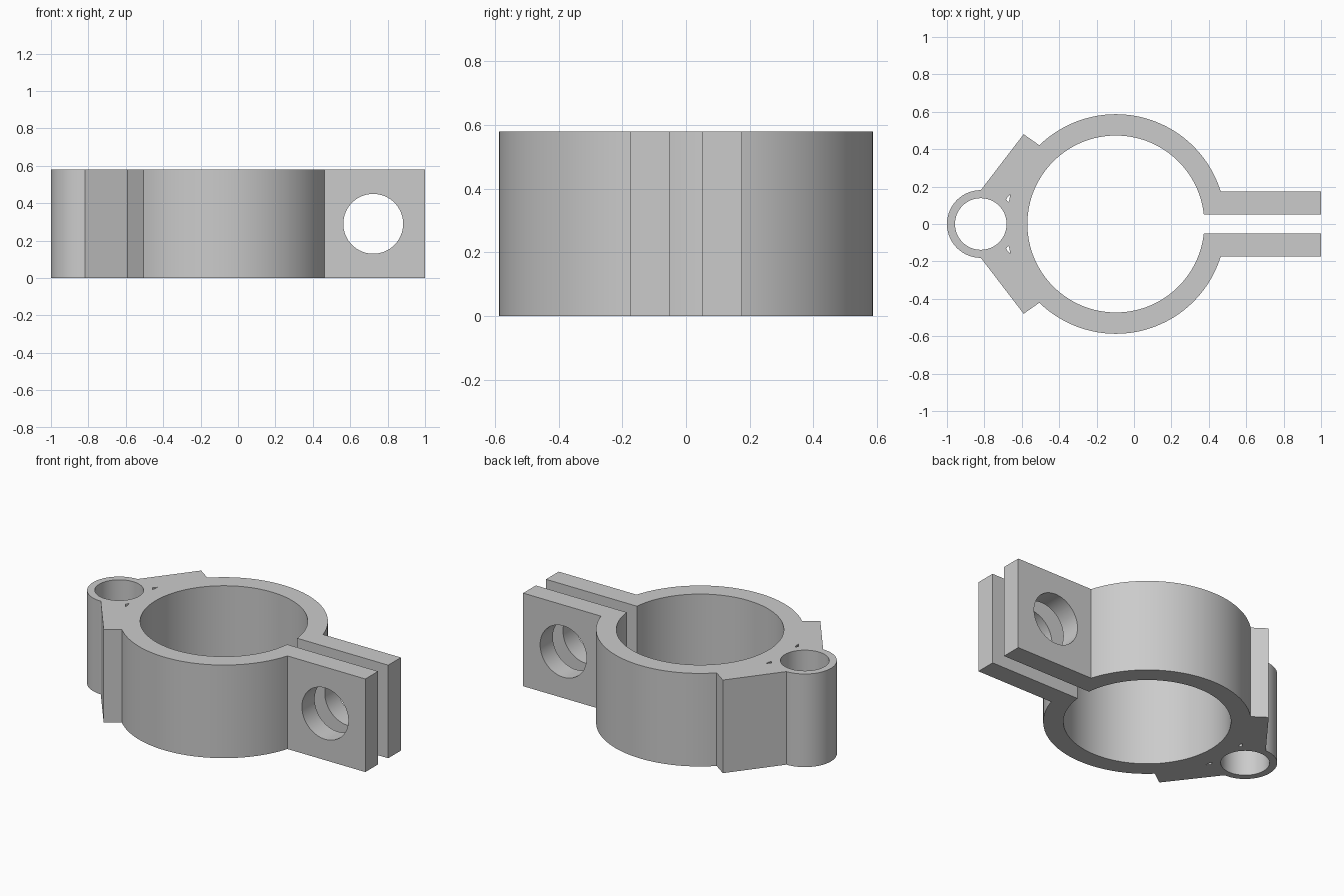
import bpy, bmesh
from math import sin, cos, asin, atan2, pi, radians
from mathutils import Vector

if "Cube" in bpy.data.objects:
    bpy.data.objects.remove(bpy.data.objects["Cube"], do_unlink=True)

HEIGHT = 0.58
RING_X, RING_OUT, RING_IN = -0.097, 0.587, 0.473
EYE_X, EYE_OUT, EYE_IN = -0.819, 0.181, 0.138
EAR_OUT, EAR_IN = 0.175, 0.05

grey = bpy.data.materials.new("plain grey")
grey.use_nodes = True
colour = (0.6, 0.6, 0.6, 1)
grey.diffuse_color = colour
grey.node_tree.nodes["Principled BSDF"].inputs["Base Color"].default_value = colour


def arc(cx, r, a0, a1, n):
    return [(cx + r * cos(a0 + (a1 - a0) * i / n), r * sin(a0 + (a1 - a0) * i / n))
            for i in range(n + 1)]


def prism(name, points, z0, z1):
    """Extrude a plan outline between two heights."""
    bm = bmesh.new()
    face = bm.faces.new([bm.verts.new((x, y, z0)) for x, y in points])
    top = bmesh.ops.extrude_face_region(bm, geom=[face])["geom"]
    verts = [v for v in top if isinstance(v, bmesh.types.BMVert)]
    bmesh.ops.translate(bm, verts=verts, vec=(0, 0, z1 - z0))
    bmesh.ops.recalc_face_normals(bm, faces=bm.faces)
    mesh = bpy.data.meshes.new(name)
    bm.to_mesh(mesh)
    bm.free()
    mesh.materials.append(grey)
    obj = bpy.data.objects.new(name, mesh)
    bpy.context.collection.objects.link(obj)
    return obj


def cutter(name, points):
    obj = prism(name, points, -0.1, HEIGHT + 0.1)
    obj.hide_render = True
    return obj


def circle(cx, r, n):
    return arc(cx, r, 0, 2 * pi * (n - 1) / n, n - 1)


# Half outline: ear, ring, gusset corner, hinge eye; then mirrored across y
ear_angle = asin(EAR_OUT / RING_OUT)
gusset_angle = atan2(0.42, -0.505 - RING_X)
half = [(1, EAR_OUT)]
half += arc(RING_X, RING_OUT, ear_angle, gusset_angle, 48)
half += [(-0.59, 0.48)]
half += arc(EYE_X, EYE_OUT, pi / 2, pi, 24)
outline = half + [(x, -y) for x, y in reversed(half[:-1])]
clamp = prism("clamp_body", outline, 0, HEIGHT)

# Bores, ear slot and slim gusset slits
cutters = [
    cutter("ring_bore", circle(RING_X, RING_IN, 128)),
    cutter("eye_bore", circle(EYE_X, EYE_IN, 64)),
    cutter("ear_slot", [(0.2, -EAR_IN), (1.2, -EAR_IN), (1.2, EAR_IN), (0.2, EAR_IN)]),
]
slit = [(-0.663, 0.158), (-0.684, 0.133), (-0.671, 0.115), (-0.665, 0.135)]
for side, name in ((1, "back_slit"), (-1, "front_slit")):
    cutters.append(cutter(name, [(x, side * y) for x, y in slit]))

# Bolt hole through both ears
bolt = prism("bolt_hole", circle(0, 0.16, 64), -0.4, 0.4)
bolt.rotation_euler.x = radians(90)
bolt.location = Vector((0.723, 0, HEIGHT / 2))
bolt.hide_render = True
cutters.append(bolt)

for c in cutters:
    mod = clamp.modifiers.new(c.name, "BOOLEAN")
    mod.operation = "DIFFERENCE"
    mod.solver = "EXACT"
    mod.object = c

# Bake the cuts and drop the cutters
bpy.context.view_layer.update()
baked = bpy.data.meshes.new_from_object(clamp.evaluated_get(bpy.context.evaluated_depsgraph_get()))
clamp.modifiers.clear()
clamp.data = baked
for c in cutters:
    bpy.data.objects.remove(c, do_unlink=True)

bpy.ops.object.select_all(action="DESELECT")
clamp.select_set(True)
bpy.context.view_layer.objects.active = clamp
bpy.ops.object.shade_smooth_by_angle(angle=radians(25))
